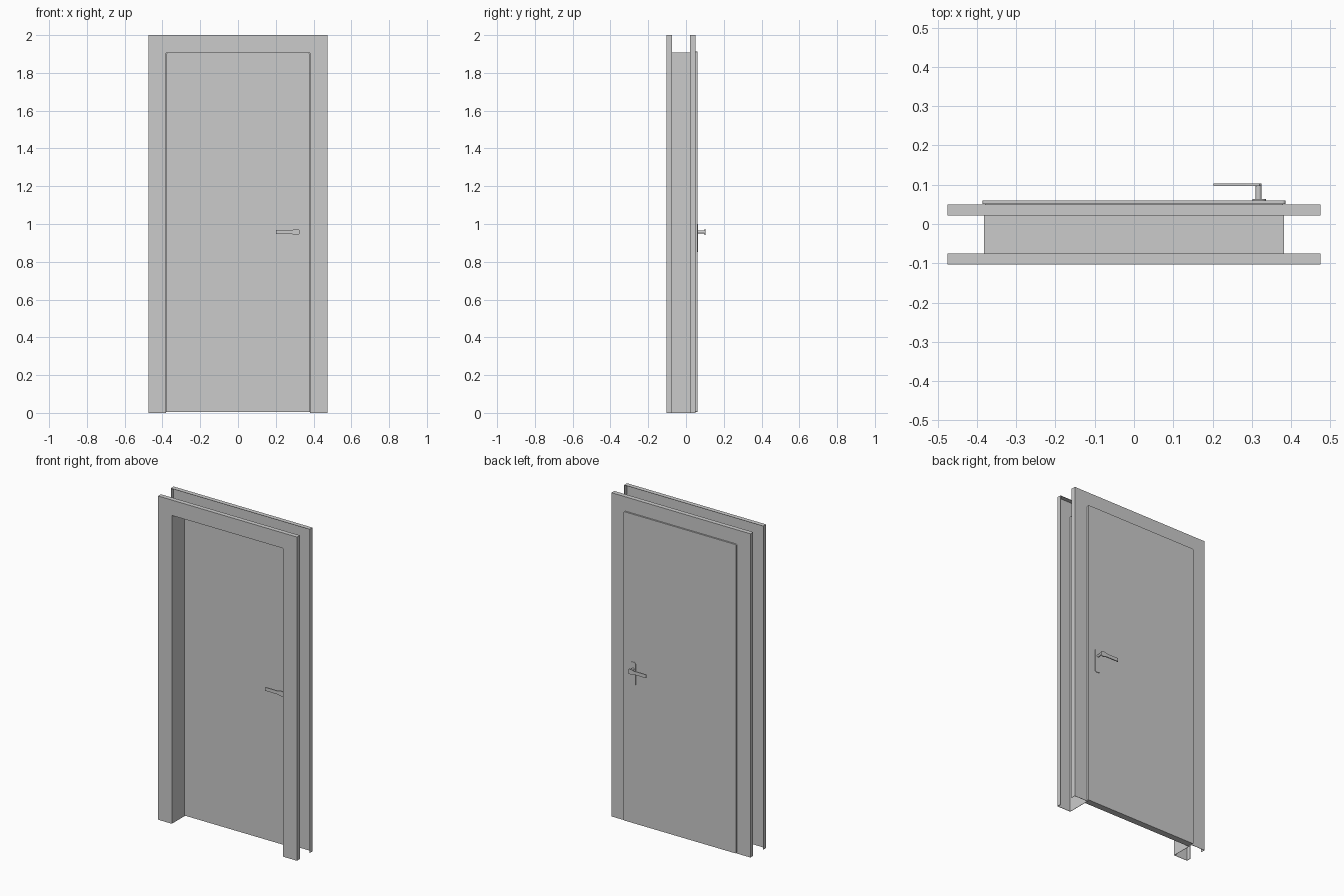
import bpy, bmesh
from math import sin, cos, pi

if "Cube" in bpy.data.objects:
    bpy.data.objects.remove(bpy.data.objects["Cube"])


def loft(name, rings, smooth=False):
    """Skin matching closed rings and cap both ends."""
    bm = bmesh.new()
    vs = [[bm.verts.new(p) for p in ring] for ring in rings]
    n = len(vs[0])
    for a, b in zip(vs, vs[1:]):
        for i in range(n):
            j = (i + 1) % n
            bm.faces.new((a[i], a[j], b[j], b[i]))
    bm.faces.new(vs[0])
    bm.faces.new(vs[-1][::-1])
    bmesh.ops.recalc_face_normals(bm, faces=bm.faces)
    me = bpy.data.meshes.new(name)
    bm.to_mesh(me)
    bm.free()
    ob = bpy.data.objects.new(name, me)
    bpy.context.collection.objects.link(ob)
    if smooth:
        bpy.ops.object.select_all(action='DESELECT')
        ob.select_set(True)
        bpy.context.view_layer.objects.active = ob
        bpy.ops.object.shade_smooth_by_angle()
    return ob


def rounded(x0, x1, z0, z1, r, y, seg=6):
    """Rounded rectangle in the xz plane at depth y."""
    pts = []
    corners = ((x1 - r, z1 - r), (x0 + r, z1 - r), (x0 + r, z0 + r), (x1 - r, z0 + r))
    for k, (cx, cz) in enumerate(corners):
        for i in range(seg + 1):
            a = (k + i / seg) * pi / 2
            pts.append((cx + r * cos(a), y, cz + r * sin(a)))
    return pts


def circle(cx, cz, r, y, n=24):
    return [(cx + r * cos(2 * pi * i / n), y, cz + r * sin(2 * pi * i / n)) for i in range(n)]


# Folded sheet frame: (distance outward from the opening, depth)
HALF, TOP, W, T = 0.38, 1.905, 0.095, 0.002
F, B, LIP = -0.103, 0.05, 0.028
profile = [(W, F + LIP), (W, F), (0, F), (0, B), (W, B), (W, B - LIP),
           (W - T, B - LIP), (W - T, B - T), (T, B - T), (T, F + T), (W - T, F + T), (W - T, F + LIP)]
stations = ((-1, False), (-1, True), (1, True), (1, False))
loft("door_frame", [[(s * (HALF + w), y, TOP + w if up else 0) for w, y in profile]
                    for s, up in stations])

# Rebated leaf: narrow body inside the opening, wider lip over the back casing
y0, y1 = 0.02, 0.06
Z0 = 0.004
body = (-0.379, 0.379, Z0, 1.904, 0.003)
lip = (-0.385, 0.385, Z0, 1.912, 0.007)
loft("door_leaf", [rounded(*body, y0), rounded(*body, B + 0.0005),
                   rounded(*lip, B + 0.0005), rounded(*lip, y1)])

# Lever set on each side of the leaf
lower = [(0.202, 0.947), (0.285, 0.947), (0.303, 0.942), (0.319, 0.942), (0.325, 0.948)]
CZ = 0.9575
outline = lower + [(x, 2 * CZ - z) for x, z in reversed(lower)]
for side, face, d in (("front", y0, -1), ("back", y1, 1)):
    loft(side + "_backplate", [rounded(0.301, 0.336, 0.852, 1.0, 0.012, face + d * t)
                               for t in (0, 0.003)], True)
    loft(side + "_shank", [circle(0.317, CZ, 0.0075, face + d * t)
                           for t in (0.002, 0.039)], True)
    loft(side + "_lever", [[(x, face + d * t, z) for x, z in outline]
                           for t in (0.037, 0.043)])
